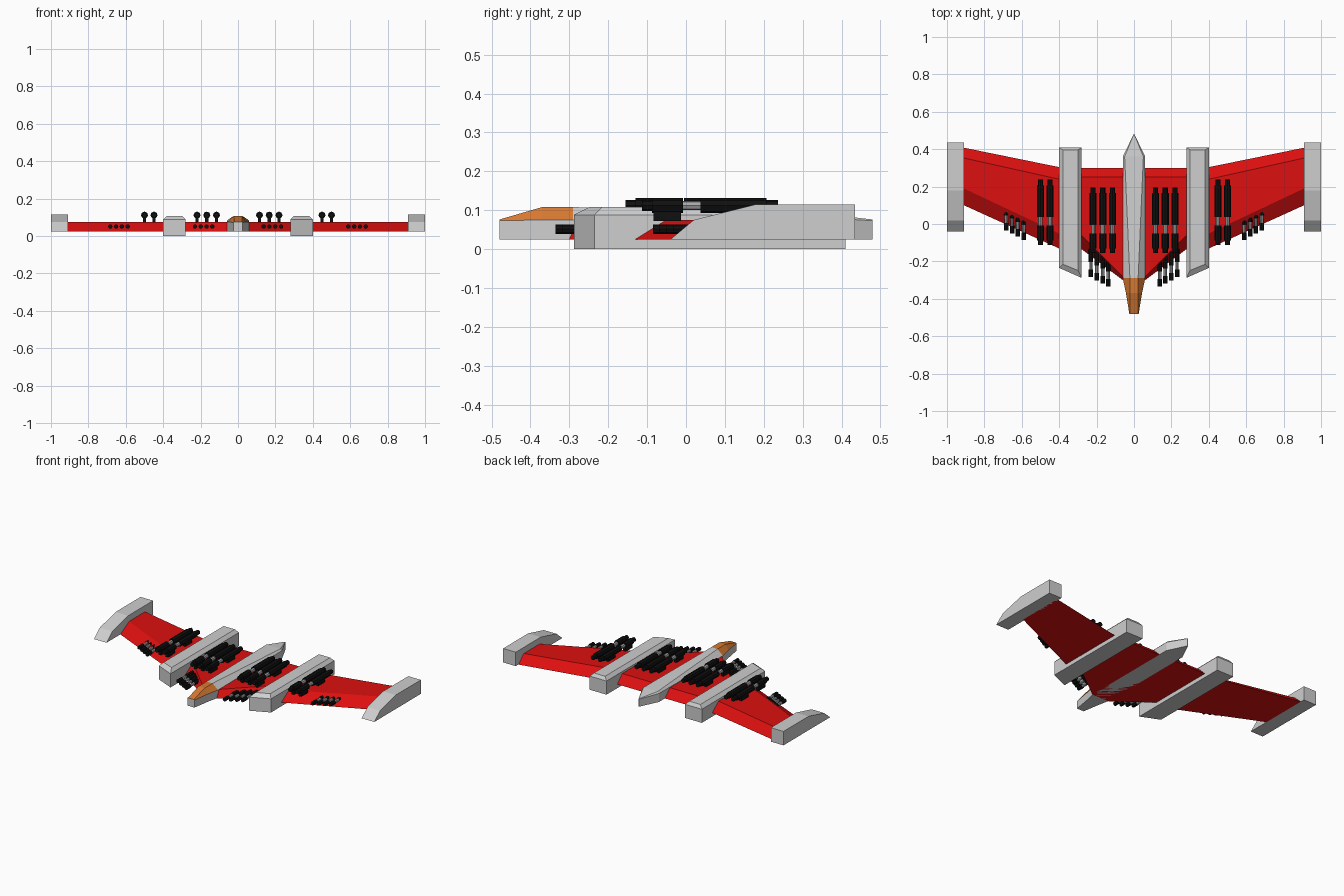
import bpy, bmesh, math
from mathutils import Matrix, Vector

cube = bpy.data.objects.get("Cube")
if cube:
    bpy.data.objects.remove(cube, do_unlink=True)


def material(name, rgb):
    m = bpy.data.materials.new(name)
    m.use_nodes = True
    m.diffuse_color = (*rgb, 1)
    m.node_tree.nodes["Principled BSDF"].inputs["Base Color"].default_value = (*rgb, 1)
    return m


RED = material("red paint", (0.72, 0.005, 0.005))
GREY = material("light grey hull", (0.62, 0.62, 0.62))
STEEL = material("gun steel", (0.4, 0.4, 0.4))
BLACK = material("gun black", (0.005, 0.005, 0.005))
ORANGE = material("orange canopy", (0.68, 0.19, 0.03))


def finish(name, bm, *mats):
    bmesh.ops.recalc_face_normals(bm, faces=bm.faces)
    mesh = bpy.data.meshes.new(name)
    bm.to_mesh(mesh)
    bm.free()
    for m in mats:
        mesh.materials.append(m)
    ob = bpy.data.objects.new(name, mesh)
    bpy.context.collection.objects.link(ob)
    return ob


def loft(rings):
    """Closed solid through rings with equal point counts."""
    bm = bmesh.new()
    loops = [[bm.verts.new(p) for p in ring] for ring in rings]
    n = len(loops[0])
    for a, b in zip(loops, loops[1:]):
        for i in range(n):
            j = (i + 1) % n
            bm.faces.new((a[i], a[j], b[j], b[i]))
    bm.faces.new(loops[0])
    bm.faces.new(loops[-1])
    return bm


# Fuselage: y, half width, roof half width, shoulder height, roof height
stations = [(-0.48, 0.025, 0.02, 0.073, 0.076), (-0.37, 0.043, 0.022, 0.075, 0.108),
            (-0.29, 0.06, 0.022, 0.075, 0.108), (0.36, 0.06, 0.05, 0.08, 0.09),
            (0.48, 0.002, 0.001, 0.073, 0.076)]
bm = loft([[(-w, y, 0.025), (w, y, 0.025), (w, y, s), (t, y, h), (-t, y, h), (-w, y, s)]
           for y, w, t, s, h in stations])
for f in bm.faces:
    c = f.calc_center_median()
    f.material_index = int(c.y < -0.3 and c.z > 0.07)
finish("fuselage", bm, GREY, ORANGE)


def barrel(bm, x, z, y0, y1, r, mat, sides=8):
    before = set(bm.faces)
    place = Matrix.Translation((x, (y0 + y1) / 2, z)) @ Matrix.Rotation(math.pi / 2, 4, "X")
    bmesh.ops.create_cone(bm, cap_ends=True, segments=sides, radius1=r, radius2=r,
                          depth=abs(y1 - y0), matrix=place)
    for f in set(bm.faces) - before:
        f.material_index = mat


def block(bm, x, y, z, size):
    place = Matrix.Translation((x, y, z)) @ Matrix.Diagonal((*size, 1))
    bmesh.ops.create_cube(bm, size=1, matrix=place)


def top_cannon(name, x, front):
    bm = bmesh.new()
    z = 0.112
    barrel(bm, x, z, front, front + 0.03, 0.014, 0)
    barrel(bm, x, z, front + 0.025, front + 0.105, 0.019, 0)
    barrel(bm, x, z, front + 0.1, front + 0.16, 0.012, 1)
    barrel(bm, x, z, front + 0.15, front + 0.32, 0.019, 0)
    barrel(bm, x, z, front + 0.315, front + 0.35, 0.014, 0)
    for dy in (0.065, 0.24):
        block(bm, x, front + dy, 0.087, (0.018, 0.07, 0.03))
    finish(name, bm, BLACK, STEEL)


def edge_gun(name, x, tip, length):
    bm = bmesh.new()
    barrel(bm, x, 0.051, tip, tip + 0.04, 0.012, 0)
    barrel(bm, x, 0.051, tip + 0.035, tip + 0.085, 0.009, 1)
    barrel(bm, x, 0.051, tip + 0.08, tip + length, 0.012, 0)
    finish(name, bm, BLACK, STEEL)


# Wing outline: x, front bottom, front top, rear top, rear bottom
inner_wing = [(0, -0.30, -0.29, 0.25, 0.30), (0.06, -0.30, -0.28, 0.25, 0.30),
              (0.30, -0.12, -0.04, 0.25, 0.30)]
outer_wing = [(0.38, -0.14, -0.06, 0.235, 0.30), (0.92, 0.105, 0.195, 0.355, 0.41)]
winglet_side = [(-0.04, 0.025), (0.02, 0.075), (0.18, 0.115), (0.435, 0.115), (0.435, 0.025)]

for side, s in (("left", 1), ("right", -1)):
    for name, outline in (("inner_wing", inner_wing), ("outer_wing", outer_wing)):
        rings = [[(s * x, a, 0.025), (s * x, b, 0.075), (s * x, c, 0.075), (s * x, d, 0.025)]
                 for x, a, b, c, d in outline]
        finish(f"{side}_{name}", loft(rings), RED)

    # Winglet at the wing tip
    finish(f"{side}_winglet",
           loft([[(s * x, y, z) for y, z in winglet_side] for x in (0.91, 1.0)]), GREY)

    # Engine pod with a skewed front and a bevelled roof
    rings = []
    for z, inset in ((0, 0), (0.088, 0), (0.108, 0.02)):
        a, b, back = 0.28 + inset, 0.40 - inset, 0.41 - inset * 0.7
        rings.append([(s * a, -0.288 + inset * 2, z), (s * b, -0.235 + inset, z),
                      (s * b, back, z), (s * a, back, z)])
    finish(f"{side}_engine_pod", loft(rings), GREY)

    # Heavy cannons on top of the wing
    for i in range(3):
        top_cannon(f"{side}_inner_cannon_{i + 1}", s * (0.115 + 0.052 * i), -0.155)
    for i in range(2):
        top_cannon(f"{side}_outer_cannon_{i + 1}", s * (0.449 + 0.051 * i), -0.113)

    # Light guns along the leading edges
    for i in range(4):
        edge_gun(f"{side}_inner_gun_{i + 1}", s * (0.137 + 0.031 * i), -0.335 + 0.017 * i, 0.15)
        edge_gun(f"{side}_outer_gun_{i + 1}", s * (0.59 + 0.031 * i), -0.085 + 0.017 * i, 0.12)
